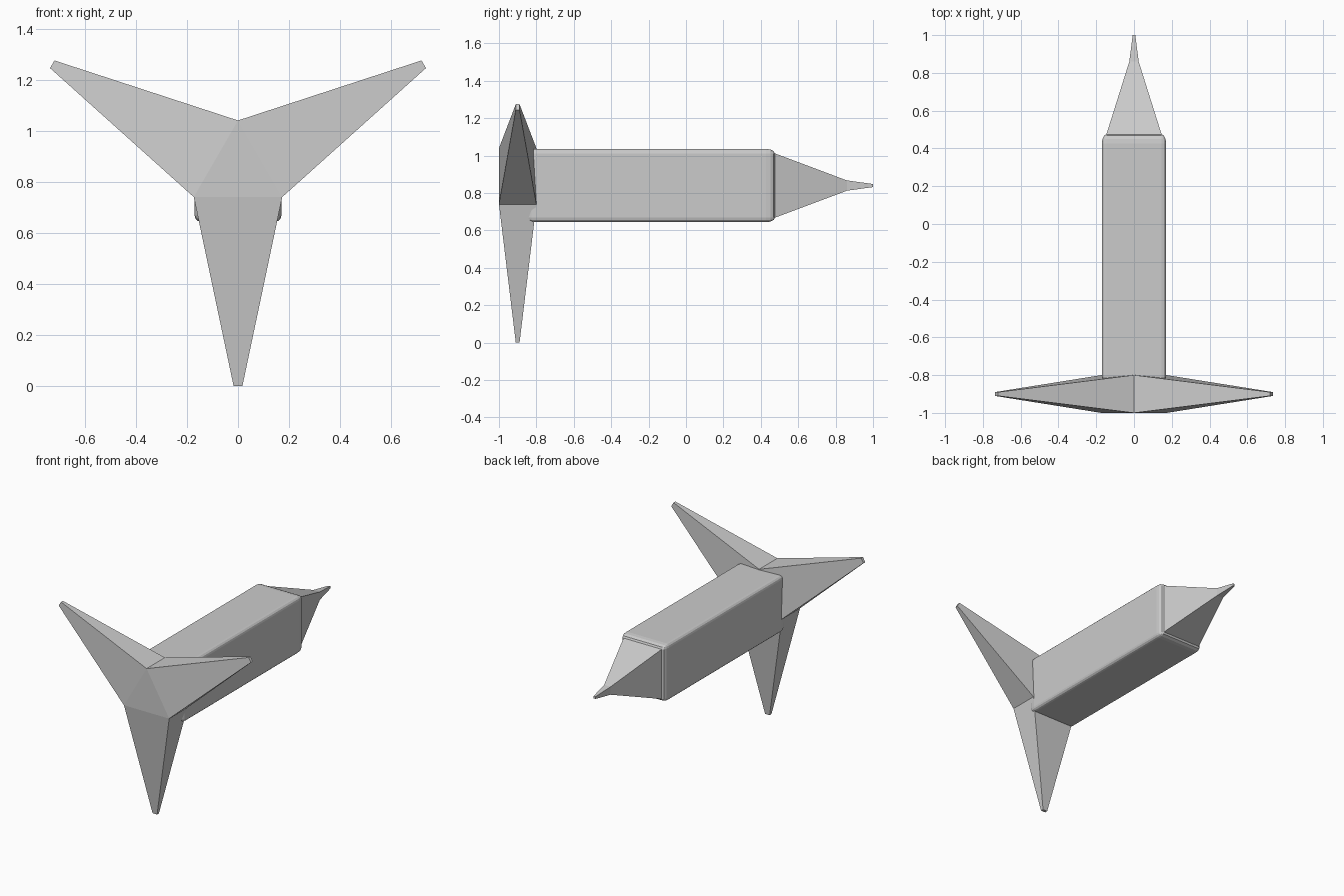
import bpy, bmesh
from math import sin, cos, pi
from mathutils import Matrix, Vector

if "Cube" in bpy.data.objects:
    bpy.data.objects.remove(bpy.data.objects["Cube"])

CZ = 0.84  # height of the shaft axis


def finish(bm, name):
    bmesh.ops.recalc_face_normals(bm, faces=bm.faces)
    me = bpy.data.meshes.new(name)
    bm.to_mesh(me)
    bm.free()
    ob = bpy.data.objects.new(name, me)
    bpy.context.collection.objects.link(ob)
    return ob


def extrude_face(bm, face, offset, scale):
    """Extrude one face, move it and scale it about its centre."""
    new = bmesh.ops.extrude_discrete_faces(bm, faces=[face])["faces"][0]
    c = new.calc_center_median()
    for v in new.verts:
        d = v.co - c
        v.co = c + Vector(offset) + Vector([d[i] * scale[i] for i in range(3)])
    return new


# Three-bladed rotor: triangular hub with each side drawn out to a small tip
bm = bmesh.new()
ring = [(0.2 * sin(i * 2 * pi / 3), CZ + 0.2 * cos(i * 2 * pi / 3)) for i in range(3)]
front = bm.faces.new([bm.verts.new((x, -1.0, z)) for x, z in ring])
back = bmesh.ops.extrude_face_region(bm, geom=[front], use_keep_orig=True)["geom"]
bmesh.ops.translate(bm, vec=(0, 0.2, 0),
                    verts=[g for g in back if isinstance(g, bmesh.types.BMVert)])
bmesh.ops.recalc_face_normals(bm, faces=bm.faces)
for f in [f for f in bm.faces if len(f.verts) == 4]:
    extrude_face(bm, f, f.normal * 0.74, (0.1, 0.1, 0.1))
finish(bm, "rotor")

# Square shaft with rounded edges, stretched lengthwise after bevelling
bm = bmesh.new()
bmesh.ops.create_cube(bm, size=2, matrix=Matrix.Diagonal((0.17, 0.331, 0.196, 1)))
bmesh.ops.bevel(bm, geom=bm.edges[:], offset=0.024, segments=3, profile=0.5,
                affect='EDGES', clamp_overlap=True)
bmesh.ops.transform(bm, verts=bm.verts,
                    matrix=Matrix.Translation((0, -0.187, CZ)) @ Matrix.Diagonal((1, 2, 1, 1)))

# Pointed nose drawn out of the shaft's far end
end = max(bm.faces, key=lambda f: f.calc_center_median().y)
neck = extrude_face(bm, end, (0, 0.385, 0), (0.17, 1, 0.16))
extrude_face(bm, neck, (0, 0.14, 0), (0.28, 1, 0.3))
finish(bm, "shaft")
